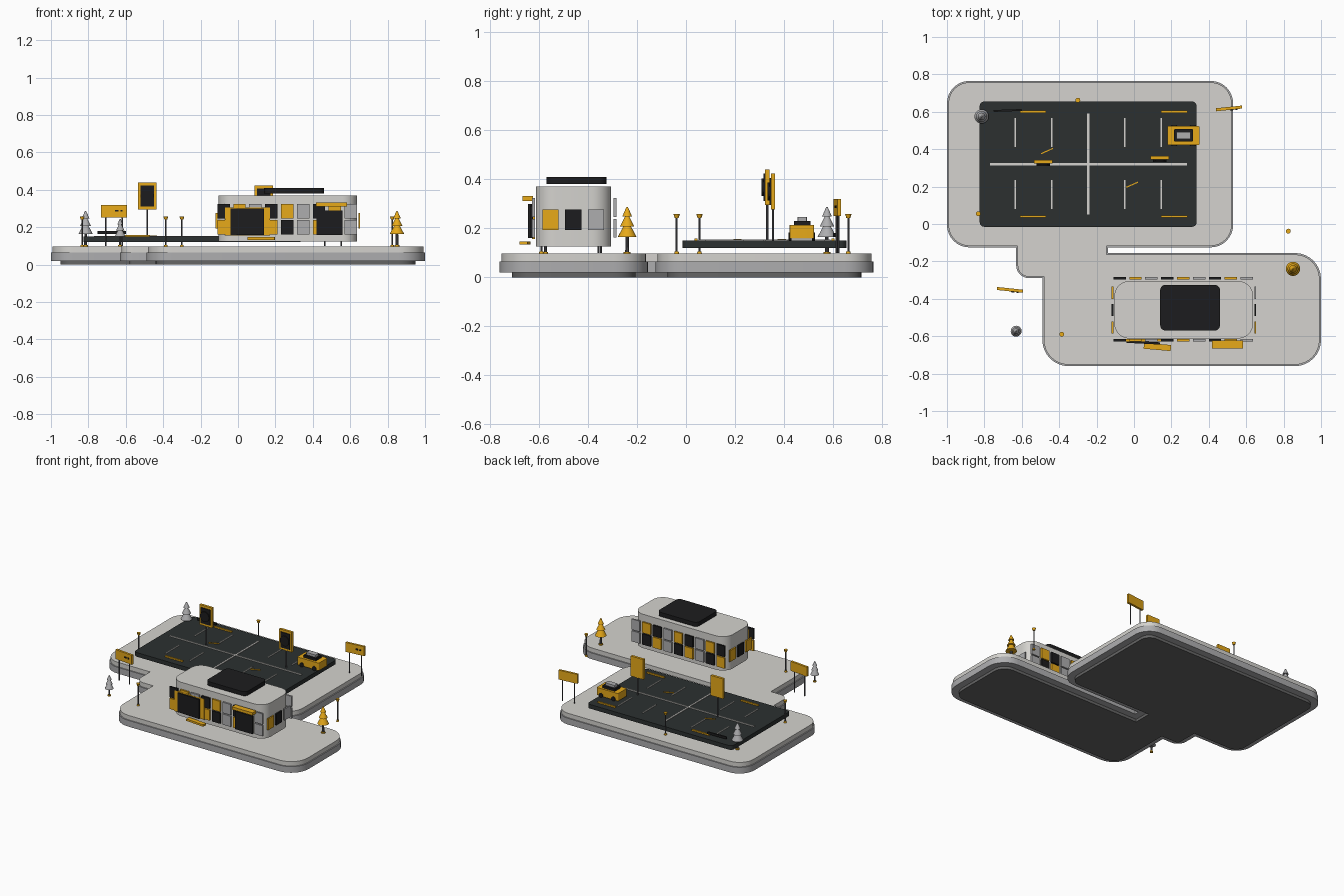
import bpy, bmesh, math
from mathutils import Vector, Matrix

if "Cube" in bpy.data.objects:
    bpy.data.objects.remove(bpy.data.objects["Cube"])

def material(name, c):
    m = bpy.data.materials.new(name)
    m.diffuse_color = (*c, 1)
    m.use_nodes = True
    m.node_tree.nodes["Principled BSDF"].inputs["Base Color"].default_value = m.diffuse_color
    return m

ORANGE = material("orange", (0.80, 0.40, 0.01))
BLACK = material("black", (0.012, 0.012, 0.013))
ASPHALT = material("asphalt", (0.025, 0.03, 0.03))
PALE = material("pale", (0.66, 0.65, 0.62))
GREY = material("grey", (0.42, 0.42, 0.43))
STEEL = material("steel", (0.10, 0.10, 0.11))
DARK_UNDERSIDE = material("underside", (0.13, 0.13, 0.13))

def finish(name, bm, mat):
    bmesh.ops.recalc_face_normals(bm, faces=bm.faces)
    me = bpy.data.meshes.new(name)
    bm.to_mesh(me)
    bm.free()
    ob = bpy.data.objects.new(name, me)
    bpy.context.collection.objects.link(ob)
    me.materials.append(mat)
    return ob

def box(name, c, s, mat, rot=0):
    bm = bmesh.new()
    bmesh.ops.create_cube(bm, size=1, matrix=Matrix.Translation(c)
                          @ Matrix.Rotation(math.radians(rot), 4, 'Z') @ Matrix.Diagonal((*s, 1)))
    return finish(name, bm, mat)

def cone(name, x, y, z0, z1, r0, r1, mat, n=16):
    bm = bmesh.new()
    bmesh.ops.create_cone(bm, cap_ends=True, segments=n, radius1=r0, radius2=r1, depth=z1 - z0,
                          matrix=Matrix.Translation((x, y, (z0 + z1) / 2)))
    ob = finish(name, bm, mat)
    select_smooth(ob)
    return ob

def select_smooth(ob):
    bpy.ops.object.select_all(action='DESELECT')
    ob.select_set(True)
    bpy.context.view_layer.objects.active = ob
    bpy.ops.object.shade_smooth_by_angle(angle=math.radians(35))

def slab(name, corners, z0, z1, mat, inset=0):
    """Extrude a counter-clockwise outline of (x, y, corner radius), inset sideways."""
    n, pts = len(corners), []
    for i, (x, y, r) in enumerate(corners):
        p = Vector((x, y))
        a = (p - Vector(corners[i - 1][:2])).normalized()
        b = (Vector(corners[(i + 1) % n][:2]) - p).normalized()
        p = p + inset * (b - a)if a.cross(b) > 0 else p + inset * (a - b) * -1 * -1
        r = max(r - inset, 0) if r else 0
        if r == 0:
            pts.append(p)
            continue
        centre = p - a * r + b * r
        for k in range(9):
            t = k / 8 * math.pi / 2
            pts.append(centre - b * r * math.cos(t) + a * r * math.sin(t))
    bm = bmesh.new()
    f = bm.faces.new([bm.verts.new((p.x, p.y, z0)) for p in pts])
    ext = bmesh.ops.extrude_face_region(bm, geom=[f])
    bmesh.ops.translate(bm, vec=(0, 0, z1 - z0),
                        verts=[v for v in ext['geom'] if isinstance(v, bmesh.types.BMVert)])
    ob = finish(name, bm, mat)
    select_smooth(ob)
    return ob

def rect(x0, x1, y0, y1, r):
    return [(x0, y0, r), (x1, y0, r), (x1, y1, r), (x0, y1, r)]

# Stepped base: two linked rounded platforms
outline = [(-1, 0.765, .12), (-1, -0.125, .12), (-0.63, -0.125, 0), (-0.63, -0.29, .07),
           (-0.49, -0.29, 0), (-0.49, -0.76, .14), (1, -0.76, .14), (1, -0.155, .14),
           (-0.14, -0.155, 0), (-0.14, -0.125, 0), (0.53, -0.125, .12), (0.53, 0.765, .12)]
slab("base_foot", outline, 0, 0.025, DARK_UNDERSIDE, 0.05)
slab("base_middle", outline, 0.02, 0.065, GREY)
slab("base_top", outline, 0.06, 0.097, PALE, 0.008)

# Parking lot with painted lines
slab("parking_lot", rect(-.825, .335, -.015, .655, .025), 0.12, 0.15, ASPHALT)
box("centre_line_y", (-.245, .32, .152), (.012, .54, .005), PALE)
box("centre_line_x", (-.243, .32, .152), (1.055, .012, .005), PALE)
for x in (-.635, -.44, -.05, .145):
    for y in (.157, .49):
        box("bay_line", (x, y, .152), (.008, .155, .005), PALE)
for x in (-.54, .215):
    for y in (.04, .6):
        box("wheel_stop", (x, y, .154), (.14, .012, .01), ORANGE)
for x, y in ((-.465, .39), (-.01, .21)):
    box("lane_mark", (x, y, .153), (.07, .006, .006), ORANGE, 24)
box("barrier", (-.675, .607, .172), (.15, .01, .016), BLACK, 2)

# Building with flat roof unit
slab("building", rect(-.105, .637, -.612, -.305, .08), 0.125, 0.37, PALE)
slab("roof_unit", rect(.14, .46, -.57, -.325, .03), 0.38, 0.41, BLACK)

# Window panels, two rows front and back, one row at the ends
colours = (BLACK, ORANGE, GREY)
rows = (((0.285, 0), (0.2, 2)))
pattern = {0.285: (BLACK, ORANGE, GREY), 0.2: (ORANGE, BLACK, GREY)}
for i in range(9):
    for z, cols in pattern.items():
        for y in (-.622, -.29):
            box("window_panel", (-.077 + .085 * i, y, z), (.066, .012, .077), cols[i % 3])
for x, cols in ((.648, (ORANGE, BLACK, GREY)), (-.115, (ORANGE, BLACK, ORANGE))):
    for y, m in zip((-.553, -.46, -.367), cols):
        box("side_window", (x, y, .235), (.01, .066, .082), m)

# Entrance, step, shop window and awning
box("door_frame", (.05, -.622, .232), (.24, .014, .15), ORANGE)
box("door", (.05, -.634, .23), (.18, .012, .14), BLACK, -3)
box("step", (.125, -.657, .14), (.145, .032, .014), ORANGE, -5)
box("shop_window", (.49, -.63, .225), (.14, .012, .13), BLACK)
box("awning", (.5, -.645, .322), (.165, .042, .02), ORANGE)

# Tall framed signs on the lot
for x, y, z in ((-.485, .332, .368), (.138, .355, .35)):
    cone("sign_post", x, y, .15, z - .06, .005, .005, STEEL, 8)
    box("sign_frame", (x, y, z), (.1, .018, .145), ORANGE)
    box("sign_face", (x, y - .011, z), (.074, .008, .112), BLACK)
    disc = cone("sign_disc", 0, 0, -.005, .005, .036, .036, BLACK, 24)
    disc.rotation_euler = (math.pi / 2, 0, 0)
    disc.location = (x, y - .018, z)

# Two-post boards
for x, y, rot in ((-.663, -.352, -6), (.508, .618, 6)):
    box("board", (x, y, .285), (.14, .016, .068), ORANGE, rot)
    t = math.radians(rot)
    for s in (-.045, .045):
        cone("board_post", x + s * math.cos(t), y + s * math.sin(t), .1, .26, .004, .004, STEEL, 8)
    for s, w in ((.015, .018), (.04, .012)):
        box("board_mark", (x + s, y - .009 + s * math.sin(t), .288), (w, .006, .01), BLACK, rot)

# Parked vehicle
slab("vehicle_body", rect(.178, .35, .423, .523, .006), .158, .213, ORANGE)
slab("vehicle_cabin", rect(.215, .315, .44, .508, .006), .213, .23, BLACK)
slab("vehicle_roof", rect(.228, .303, .455, .493, .004), .23, .247, GREY)
for x in (.215, .315):
    for y in (.425, .521):
        w = cone("wheel", 0, 0, -.006, .006, .016, .016, BLACK, 16)
        w.rotation_euler = (math.pi / 2, 0, 0)
        w.location = (x, y, .166)

# Lamp posts
for x, y in ((-.3, .662), (-.833, .055), (.825, -.038), (-.386, -.59)):
    cone("lamp_base", x, y, .096, .106, .01, .008, ORANGE, 12)
    cone("lamp_post", x, y, .1, .245, .004, .004, STEEL, 8)
    cone("lamp_head", x, y, .242, .258, .008, .013, ORANGE, 12)

# Tiered trees
for x, y, s, m in ((-.815, .575, 1, GREY), (-.63, -.573, .77, GREY), (.85, -.24, 1, ORANGE)):
    cone("tree_base", x, y, .096, .104, .014 * s, .014 * s, ORANGE, 12)
    cone("tree_trunk", x, y, .1, .1 + .07 * s, .008 * s, .007 * s, STEEL, 10)
    for z0, z1, r in ((.065, .132, .038), (.108, .16, .029), (.148, .187, .02)):
        cone("tree_tier", x, y, .1 + z0 * s, .1 + z1 * s, r * s, .003, m, 20)
